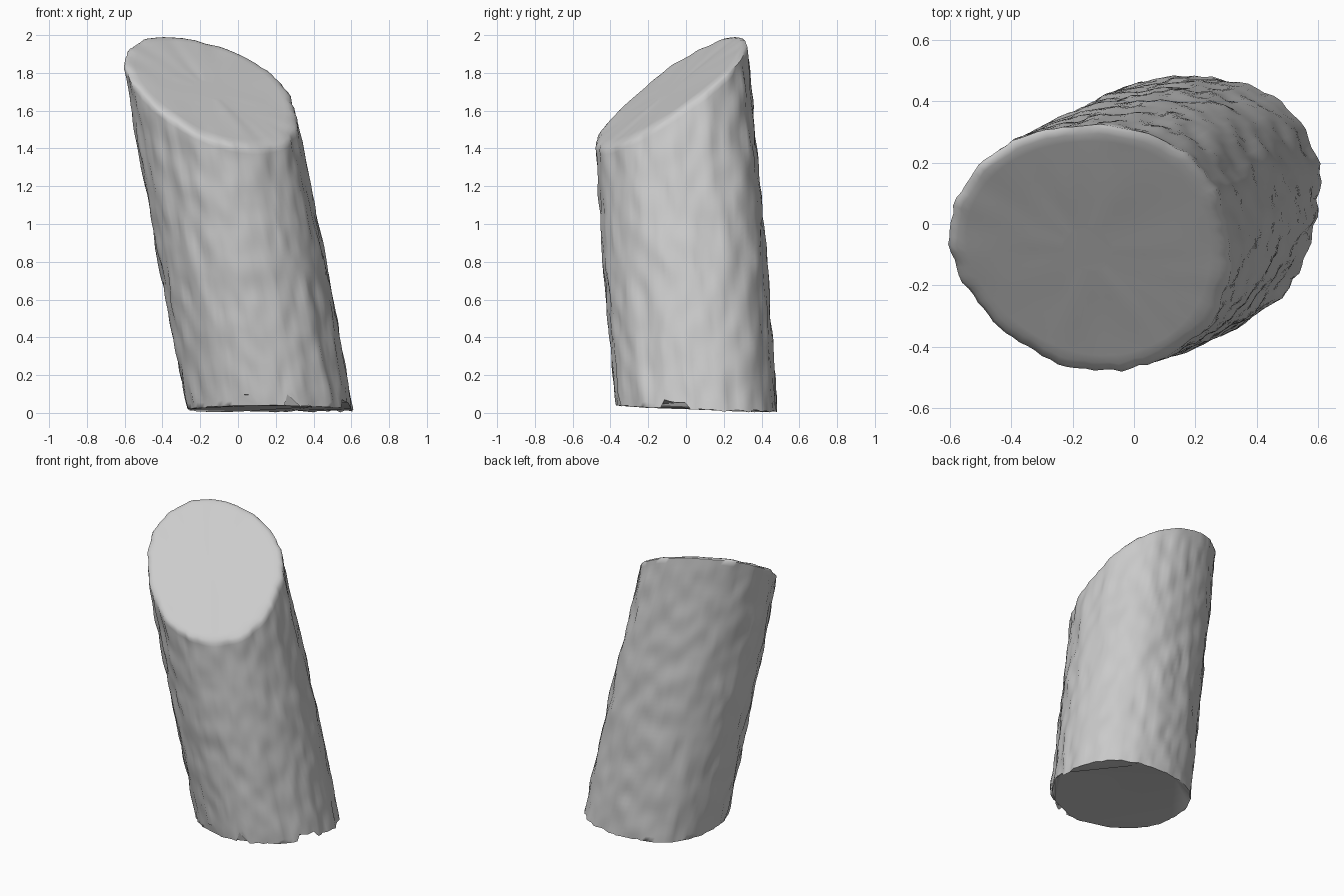
import bpy, bmesh
from math import sin, cos, pi, tau, radians
from mathutils import Vector, noise

if "Cube" in bpy.data.objects:
    bpy.data.objects.remove(bpy.data.objects["Cube"])

SEG, RINGS = 96, 60
LEAN_X, LEAN_Y = -0.188, -0.08          # sideways drift of the log per unit of height
CX, CY, RX, RY = 0.168, 0.053, 0.428, 0.417
A, B, C = -0.29, 0.64, 1.718            # cut plane: z = A x + B y + C


def lobe(c, s, degrees):
    """Soft weight that is 1 in one compass direction and fades to the sides."""
    a = radians(degrees)
    return max(0, c * cos(a) + s * sin(a)) ** 5


def section(c, s, z):
    """Uneven trunk outline: fuller at back right, flatter at front left."""
    t = min(1, z / 1.8)
    swell = 0.022 * sin(pi * min(1, z / 1.7))
    return (1 + swell + 0.10 * lobe(c, s, 45) - 0.075 * t * lobe(c, s, 225)
            + 0.06 * (1 - t) ** 3 * lobe(c, s, 135))


def bark(c, s, z):
    """Bark relief: long ridges at front and right, plus lumps."""
    rough = 0.4 + 0.6 * max(0.0, min(1.0, 0.6 + 0.5 * c - 0.6 * s))
    ridge = noise.noise(Vector((c * 6 + 21, s * 6, z * 1.1)))
    lump = noise.noise(Vector((c * 4.5 + 9, s * 4.5 + 31, z * 5.5)))
    fine = noise.noise(Vector((c * 11, s * 11 + 5, z * 7)))
    return section(c, s, z) + 0.03 * rough * ridge + 0.02 * lump + 0.026 * fine


def cut_height(c, s, f=1.0):
    """Height where the side line at this angle meets the slanted cut."""
    return (C + A * (CX + RX * f * c) + B * (CY + RY * f * s)) / (1 - A * LEAN_X - B * LEAN_Y)


def foot_height(c, s):
    """Ragged lower edge with a few square notches at the front and right."""
    z = 0.018 + 0.022 * max(0, -s) - 0.012 * max(0, s)
    x = CX + RX * c
    if s < 0 and (0.0 < x < 0.11 or 0.26 < x < 0.31):
        z += 0.06
    if c > 0.6 and -0.4 < s < -0.1:
        z += 0.035
    return max(0.003, z + 0.012 * noise.noise(Vector((c * 9, s * 9, 3))))


def point(c, s, f, z):
    return (CX + LEAN_X * z + RX * f * c, CY + LEAN_Y * z + RY * f * s, z)


bm = bmesh.new()
angles = [(cos(tau * k / SEG), sin(tau * k / SEG)) for k in range(SEG)]
rings = []

# bark sides
for i in range(RINGS + 1):
    t = i / RINGS
    ring = []
    for c, s in angles:
        low = foot_height(c, s)
        high = cut_height(c, s, section(c, s, cut_height(c, s))) - 0.02
        z = low + (high - low) * t
        ring.append(bm.verts.new(point(c, s, bark(c, s, z), z)))
    rings.append(ring)

# slanted cut face with a softly rounded rim
for f in (0.975, 0.93, 0.87, 0.65, 0.4, 0.18):
    ring = []
    for c, s in angles:
        top = cut_height(c, s)
        r = f * (bark(c, s, top) if f > 0.9 else section(c, s, top))
        grain = 0.006 * noise.noise(Vector((c * f * 5 + s * f * 3, s * f - c * f, 2)))
        drop = 0.008 if f > 0.95 else 0
        ring.append(bm.verts.new(point(c, s, r, cut_height(c, s, r) + grain - drop)))
    rings.append(ring)

for lower, upper in zip(rings, rings[1:]):
    for k in range(SEG):
        n = (k + 1) % SEG
        bm.faces.new((lower[k], lower[n], upper[n], upper[k]))
bm.faces.new(rings[-1])

# rough underside stretched across the ragged edge
base = bm.faces.new(list(reversed(rings[0])))
bmesh.ops.triangulate(bm, faces=[base])
bmesh.ops.recalc_face_normals(bm, faces=bm.faces[:])

mesh = bpy.data.meshes.new("cut_log")
bm.to_mesh(mesh)
bm.free()
log = bpy.data.objects.new("cut_log", mesh)
bpy.context.collection.objects.link(log)
bpy.context.view_layer.objects.active = log
log.select_set(True)
bpy.ops.object.shade_smooth_by_angle(angle=radians(55))
